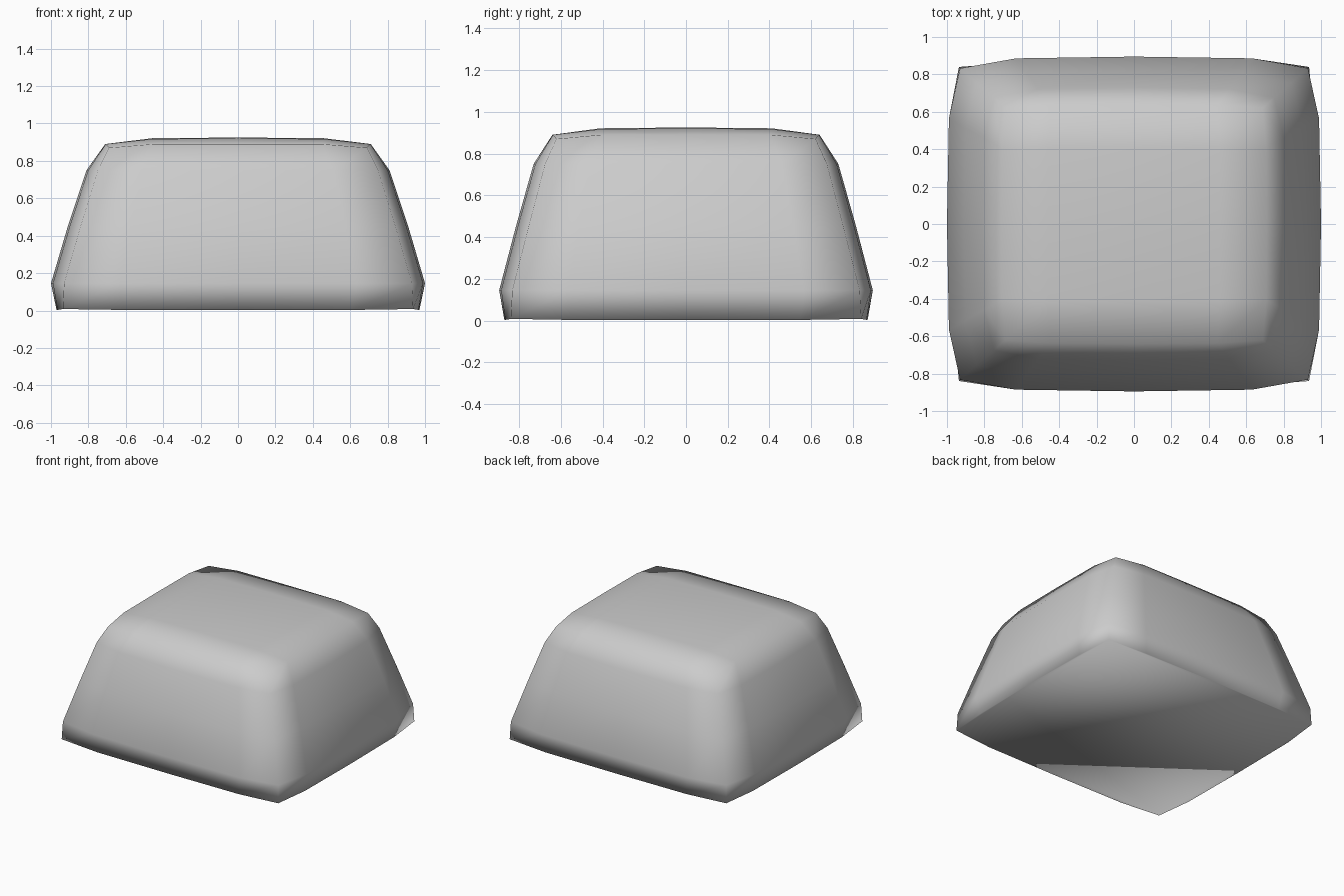
import bpy, bmesh

if "Cube" in bpy.data.objects:
    bpy.data.objects.remove(bpy.data.objects["Cube"])

# Closed rounded cap, four quads per edge, lofted from rings
# each ring: half x, half y, height, corner factor, corner height offset
RINGS = [
    (0.71, 0.64, 0.89, 0.97, -0.02),
    (0.81, 0.73, 0.75, 0.925, 0.0),
    (0.91, 0.815, 0.45, 0.925, 0.0),
    (1.00, 0.895, 0.145, 0.93, 0.0),
    (0.97, 0.87, 0.003, 0.965, 0.005),
]


def sign(v):
    return (v > 0) - (v < 0)


def ring_point(i, j, ring):
    hx, hy, z, corner, dz = ring
    along = [0, 0.63, corner]
    out = [1, 1 - (1 - corner) * 0.15, corner]

    def coord(a, b):
        return sign(a) * (out[abs(b)] if abs(a) == 2 else along[abs(a)])
    k = 1 if abs(i) == abs(j) == 2 else 0
    return (hx * coord(i, j), hy * coord(j, i), z + dz * k)


bm = bmesh.new()
loop = ([(i, -2) for i in range(-2, 2)] + [(2, j) for j in range(-2, 2)]
        + [(i, 2) for i in range(2, -2, -1)] + [(-2, j) for j in range(2, -2, -1)])
rings = [[bm.verts.new(ring_point(i, j, r)) for i, j in loop] for r in RINGS]

# Sloping walls
for upper, lower in zip(rings, rings[1:]):
    for n in range(16):
        m = (n + 1) % 16
        bm.faces.new((lower[n], lower[m], upper[m], upper[n]))


def fill(ring, z_mid, drop, hx, hy):
    """Close a ring with a 4 x 4 patch of quads."""
    grid = dict(zip(loop, ring))
    for i in (-1, 0, 1):
        for j in (-1, 0, 1):
            z = z_mid - drop * (abs(i) + abs(j))
            grid[i, j] = bm.verts.new((hx * i, hy * j, z))
    for i in range(-2, 2):
        for j in range(-2, 2):
            bm.faces.new((grid[i, j], grid[i + 1, j], grid[i + 1, j + 1], grid[i, j + 1]))


# Gently domed top
fill(rings[0], 0.925, 0.004, 0.46, 0.41)
# Flat base
bm.faces.new(rings[-1][::-1])

bmesh.ops.recalc_face_normals(bm, faces=bm.faces)
mesh = bpy.data.meshes.new("cap_body")
bm.to_mesh(mesh)
bm.free()
for p in mesh.polygons:
    p.use_smooth = True
bpy.context.collection.objects.link(bpy.data.objects.new("cap_body", mesh))
